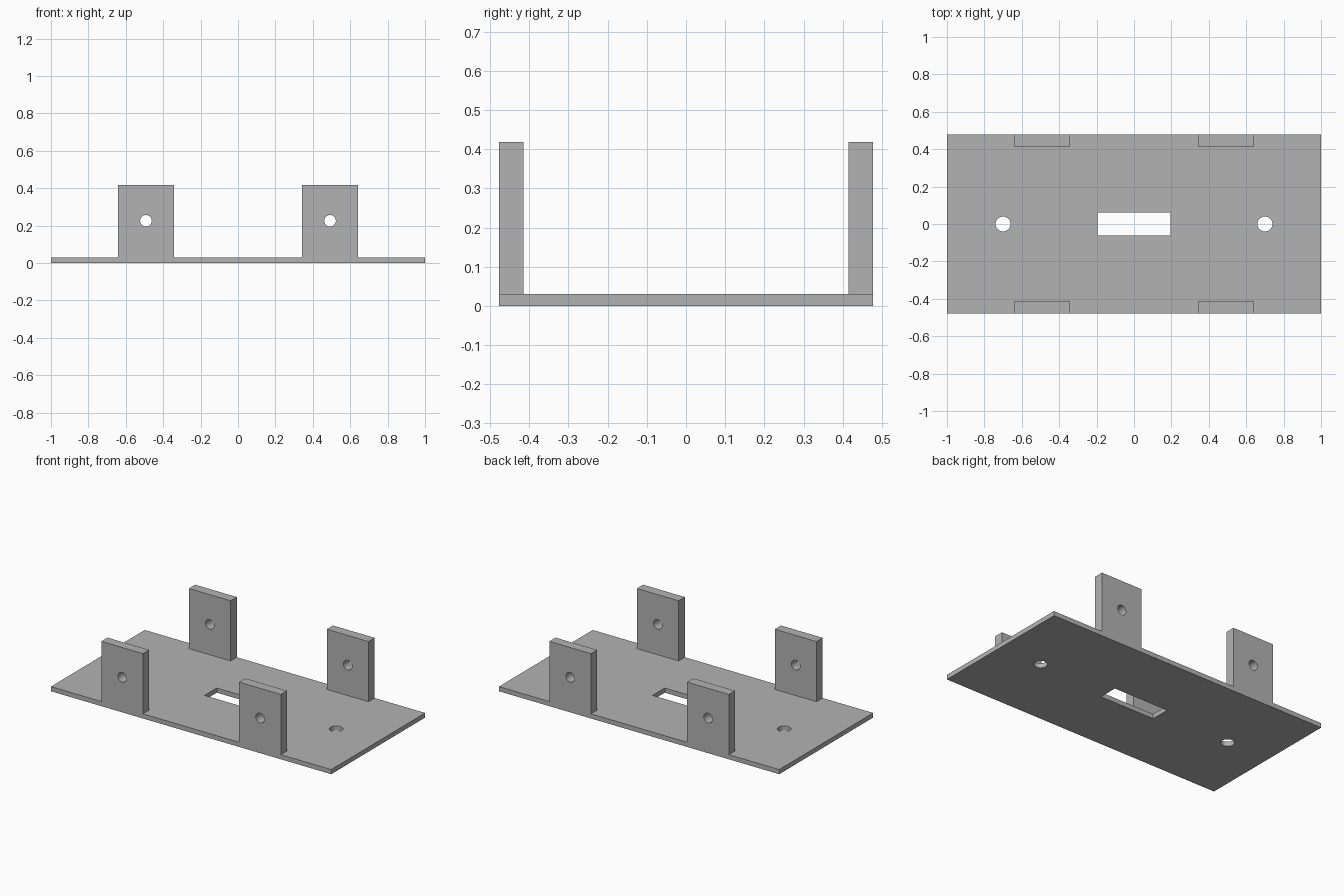
import bpy, bmesh, math
from mathutils import Matrix

cube = bpy.data.objects.get("Cube")
if cube:
    bpy.data.objects.remove(cube, do_unlink=True)

WIDTH, DEPTH, PLATE_T = 2.0, 0.956, 0.03
TAB_W, TAB_T, TAB_TOP, TAB_X = 0.297, 0.063, 0.418, 0.492

grey = bpy.data.materials.new("plain grey")
grey.use_nodes = True
colour = (0.45, 0.45, 0.45, 1)
grey.diffuse_color = colour
bsdf = next(n for n in grey.node_tree.nodes if n.type == 'BSDF_PRINCIPLED')
bsdf.inputs["Base Color"].default_value = colour


def rect(cx, cy, w, h):
    return [(cx + sx * w / 2, cy + sy * h / 2)
            for sx, sy in ((-1, -1), (1, -1), (1, 1), (-1, 1))]


def circle(cx, cy, r, n=32):
    return [(cx + r * math.cos(math.tau * i / n), cy + r * math.sin(math.tau * i / n))
            for i in range(n)]


def cut_sheet(name, loops, thickness, matrix):
    """Flat sheet from an outline loop followed by hole loops."""
    curve = bpy.data.curves.new(name + "_profile", 'CURVE')
    curve.dimensions = '2D'
    curve.fill_mode = 'BOTH'
    curve.extrude = thickness / 2
    for loop in loops:
        spline = curve.splines.new('POLY')
        spline.points.add(len(loop) - 1)
        for point, (x, y) in zip(spline.points, loop):
            point.co = (x, y, 0, 1)
        spline.use_cyclic_u = True
    temp = bpy.data.objects.new(name + "_profile", curve)
    bpy.context.scene.collection.objects.link(temp)
    bpy.context.view_layer.update()
    deps = bpy.context.evaluated_depsgraph_get()
    mesh = bpy.data.meshes.new_from_object(temp.evaluated_get(deps))
    bpy.data.objects.remove(temp, do_unlink=True)
    bpy.data.curves.remove(curve)

    # Weld the caps to the walls and place the sheet
    bm = bmesh.new()
    bm.from_mesh(mesh)
    bmesh.ops.remove_doubles(bm, verts=bm.verts, dist=1e-4)
    bmesh.ops.transform(bm, matrix=matrix, verts=bm.verts)
    bmesh.ops.recalc_face_normals(bm, faces=bm.faces)
    bm.to_mesh(mesh)
    bm.free()
    mesh.name = name
    mesh.materials.clear()
    mesh.materials.append(grey)
    obj = bpy.data.objects.new(name, mesh)
    bpy.context.scene.collection.objects.link(obj)
    bpy.ops.object.select_all(action='DESELECT')
    obj.select_set(True)
    bpy.context.view_layer.objects.active = obj
    bpy.ops.object.shade_smooth_by_angle(angle=math.radians(30))
    return obj


# Base plate with a central slot and two round screw holes
cut_sheet("base_plate",
          [rect(0, 0, WIDTH, DEPTH), rect(0, 0, 0.39, 0.124),
           circle(-0.7, 0, 0.04), circle(0.7, 0, 0.04)],
          PLATE_T, Matrix.Translation((0, 0, PLATE_T / 2)))

# Four upright tabs, each with a pin hole
upright = Matrix.Rotation(math.pi / 2, 4, 'X')
tab_h = TAB_TOP - PLATE_T
for side, sx in (("left", 1), ("right", -1)):
    for end, sy in (("front", -1), ("back", 1)):
        place = Matrix.Translation((sx * TAB_X, sy * (DEPTH - TAB_T) / 2, 0))
        cut_sheet(f"{end}_{side}_tab",
                  [rect(0, PLATE_T + tab_h / 2, TAB_W, tab_h), circle(0, 0.226, 0.031)],
                  TAB_T, place @ upright)
